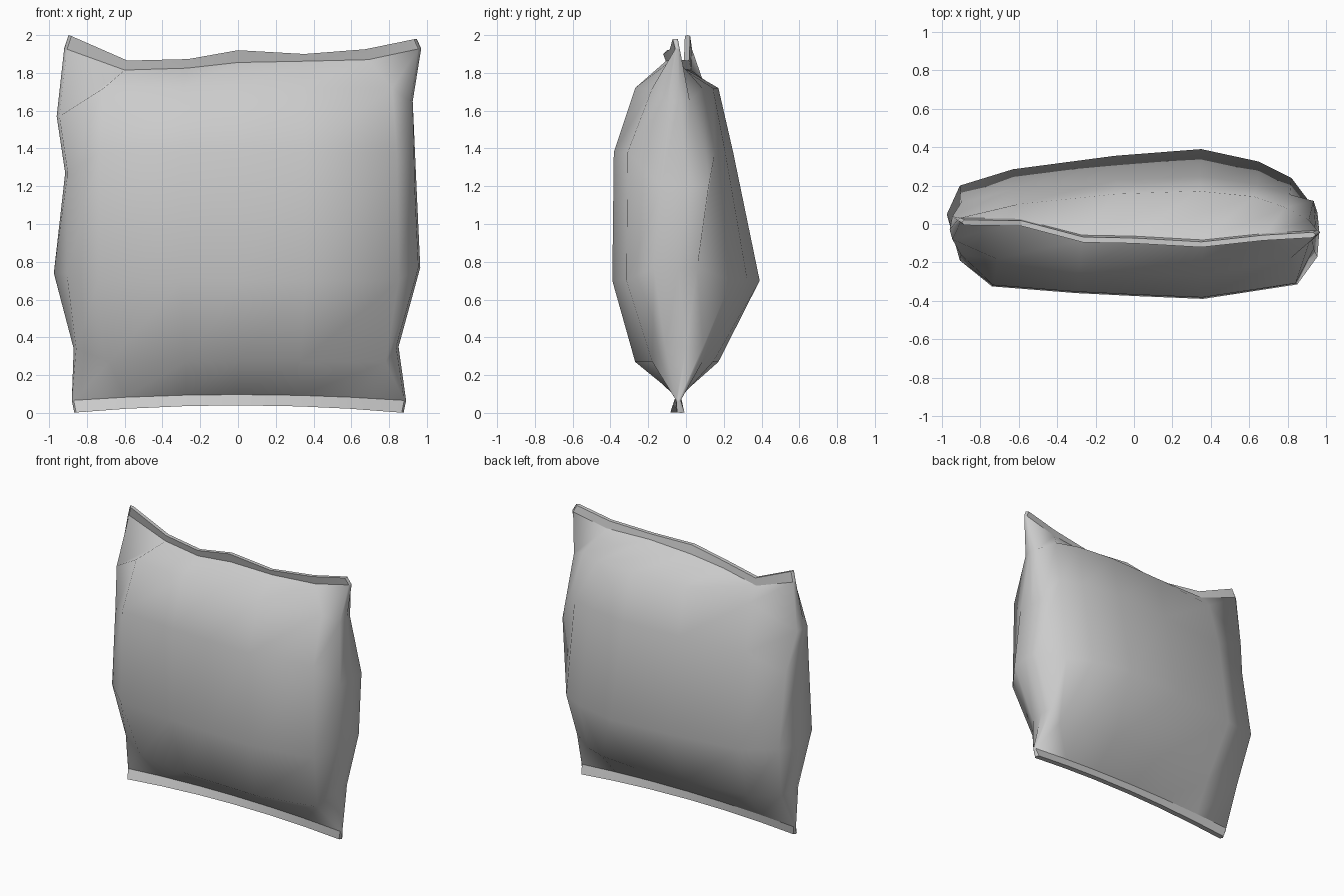
import bpy
import bmesh

cube = bpy.data.objects.get("Cube")
if cube:
    bpy.data.objects.remove(cube, do_unlink=True)

# Bag foil
foil = bpy.data.materials.new("grey_foil")
foil.use_nodes = True
grey = (0.6, 0.6, 0.6, 1)
foil.diffuse_color = grey
foil.node_tree.nodes["Principled BSDF"].inputs["Base Color"].default_value = grey

# Pillow cross-section at full bulge (x, y), between the two side panels
FRONT = [(-.74, -.325), (-.3, -.36), (0, -.375), (.36, -.39), (.85, -.315)]
BACK = [(-.63, .285), (-.1, .355), (.35, .39), (.65, .325), (.82, .24)]

# Body rows: height, width scale, front and back bulge scale, pinch of the
# outer columns, then left and right side panels as
# (x, z, inset of panel borders, front y, middle y, back y)
ROWS = [
    (.27, .92, .69, .44, .82, (-.87, .34, .985, -.1, -.02, .1), (.85, .35, .985, -.11, 0, .09)),
    (.7, 1, 1, 1, 1, (-.975, .74, .93, -.19, .05, .2), (.965, .77, .99, -.17, -.04, .06)),
    (1.38, .99, .98, .64, 1, (-.915, 1.27, .985, -.16, -.03, .11), (.945, 1.2, .99, -.13, 0, .12)),
    (1.72, .96, .69, .44, .82, (-.96, 1.57, .985, -.08, -.03, .04), (.925, 1.65, .985, -.1, -.04, .02)),
]

# Seams as (x, y, z) from one side to the other
TOP_SEAM = [(-.92, .02, 1.93), (-.905, .02, 1.925), (-.6, .015, 1.815), (-.27, -.07, 1.825),
            (0, -.075, 1.855), (.36, -.095, 1.862), (.69, -.06, 1.87), (.955, -.045, 1.927), (.97, -.045, 1.93)]
TOP_RIM_Z = [2.0, 1.995, 1.865, 1.873, 1.92, 1.9, 1.925, 1.978, 1.98]
LOW_SEAM_X = [-.88, -.87, -.6, -.28, 0, .33, .6, .88, .89]


def seam_ring(line, half):
    """Flattened ring: front side left to right, then back side right to left."""
    front = [(x, y - half, z) for x, y, z in line[1:-1]]
    back = [(x, y + half, z) for x, y, z in line[1:-1]]
    return [line[0]] + front + [line[-1]] + back[::-1]


def body_side(profile, z, width, bulge, pinch):
    """One broad side of a row, drawn in towards the seam near both ends."""
    fade = [pinch, 1, 1, 1, pinch]
    return [(x * width, y * bulge * k, z) for (x, y), k in zip(profile, fade)]


def side_panel(x, z, inset, front, middle, back):
    return (x * inset, front, z), (x, middle, z), (x * inset, back, z)


def body_ring(z, width, front, back, pinch, left, right):
    left_front, left_mid, left_back = side_panel(*left)
    right_front, right_mid, right_back = side_panel(*right)
    f = body_side(FRONT, z, width, front, pinch)
    b = body_side(BACK, z, width, back, pinch)
    return [left_mid, left_front] + f + [right_front, right_mid, right_back] + b[::-1] + [left_back]


low_seam = [(x, -.04, .097 - .04 * x * x) for x in LOW_SEAM_X]
low_rim = [(x * .985, -.045 + .02 * x, .04 - .05 * x * x) for x in LOW_SEAM_X]
top_rim = [(x * .975, y - .012, z) for (x, y, _), z in zip(TOP_SEAM, TOP_RIM_Z)]

rings = [seam_ring(low_rim, .02), seam_ring(low_seam, .012)]
rings += [body_ring(*row) for row in ROWS]
rings += [seam_ring(TOP_SEAM, .012), seam_ring(top_rim, .014)]

# Loft the rings from the bottom rim to the top rim
bm = bmesh.new()
loops = [[bm.verts.new(p) for p in ring] for ring in rings]
n = len(loops[0])
half = n // 2
for low, high in zip(loops, loops[1:]):
    for i in range(n):
        j = (i + 1) % n
        bm.faces.new((low[i], low[j], high[j], high[i])).smooth = True

# Close each rim with a strip between its front and back sides
for loop in (loops[0], loops[-1]):
    for i in range(half):
        corners = [loop[i], loop[i + 1], loop[n - i - 1], loop[(n - i) % n]]
        bm.faces.new(list(dict.fromkeys(corners)))

# Keep the seams, rims and blunt rim ends crisp
for loop in (loops[0], loops[1], loops[-2], loops[-1]):
    for i in range(n):
        bm.edges.get((loop[i], loop[(i + 1) % n])).smooth = False
for low, high in (loops[:2], loops[-2:]):
    for i in (1, half - 1, half + 1, n - 1):
        bm.edges.get((low[i], high[i])).smooth = False
bmesh.ops.recalc_face_normals(bm, faces=bm.faces)

mesh = bpy.data.meshes.new("pillow_bag")
bm.to_mesh(mesh)
bm.free()
mesh.materials.append(foil)
bag = bpy.data.objects.new("pillow_bag", mesh)
bpy.context.collection.objects.link(bag)
